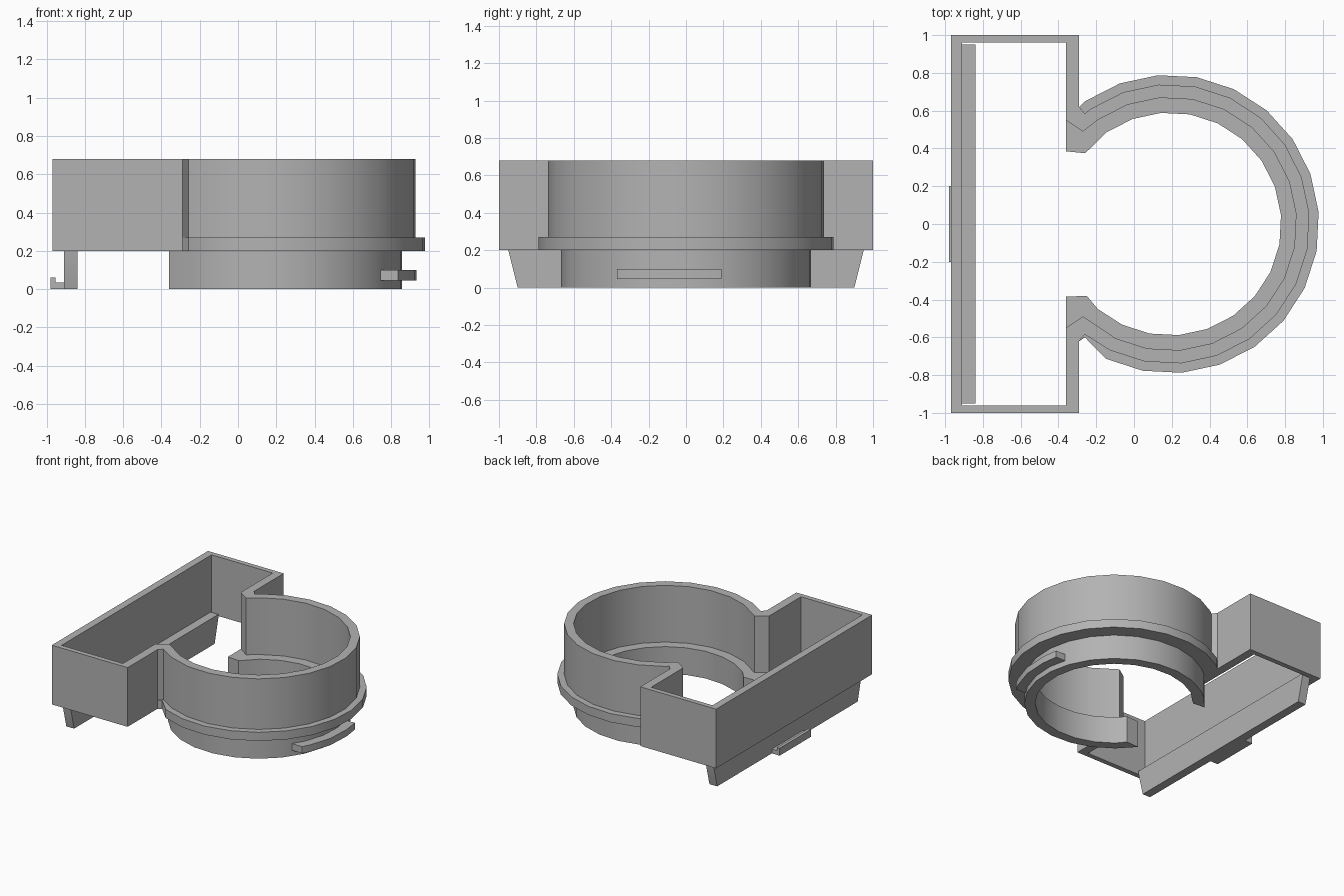
import bpy, bmesh
from math import cos, sin, radians

cube = bpy.data.objects.get("Cube")
if cube:
    bpy.data.objects.remove(cube)

grey = bpy.data.materials.new("mid_grey")
grey.use_nodes = True
COLOUR = (0.45, 0.45, 0.45, 1)
grey.diffuse_color = COLOUR
grey.node_tree.nodes["Principled BSDF"].inputs["Base Color"].default_value = COLOUR

CENTRE = 0.19      # x of the ring axis
STEP = 15          # degrees per ring side
FIRST = -115.4     # first ring corner


def arc(radius, start=FIRST, count=17):
    """Corners of a part ring, counter-clockwise."""
    angles = [radians(start + STEP * i) for i in range(count)]
    return [(CENTRE + radius * cos(a), radius * sin(a)) for a in angles]


def finish(bm, name):
    bmesh.ops.recalc_face_normals(bm, faces=bm.faces[:])
    mesh = bpy.data.meshes.new(name)
    bm.to_mesh(mesh)
    bm.free()
    obj = bpy.data.objects.new(name, mesh)
    bpy.context.collection.objects.link(obj)
    mesh.materials.append(grey)
    bpy.ops.object.select_all(action='DESELECT')
    obj.select_set(True)
    bpy.context.view_layer.objects.active = obj
    bpy.ops.object.shade_smooth_by_angle(angle=radians(30))
    return obj


def wall(name, outer, inner, z0, z1, closed=False):
    """Solid wall between two matching paths."""
    bm = bmesh.new()
    rows = [[bm.verts.new((*p, z)) for p in path]
            for path, z in ((outer, z0), (outer, z1), (inner, z1), (inner, z0))]
    n = len(outer)
    for i in range(n if closed else n - 1):
        j = (i + 1) % n
        for k in range(4):
            a, b = rows[k], rows[(k + 1) % 4]
            bm.faces.new((a[i], a[j], b[j], b[i]))
    if not closed:
        for i in (0, -1):
            bm.faces.new([row[i] for row in rows])
    return finish(bm, name)


def prism(name, points, axis, low, high):
    """Extrude a profile along x, y or z."""
    bm = bmesh.new()
    ends = []
    for d in (low, high):
        ring = []
        for p in points:
            co = list(p)
            co.insert(axis, d)
            ring.append(bm.verts.new(co))
        ends.append(ring)
        bm.faces.new(ring)
    for i in range(len(points)):
        j = (i + 1) % len(points)
        bm.faces.new((ends[0][i], ends[0][j], ends[1][j], ends[1][i]))
    return finish(bm, name)


# Tall wall running round the tray and the ring
outer = [(-0.29, 1), (-0.97, 1), (-0.97, -1), (-0.29, -1), (-0.29, -0.62), (-0.26, -0.585)]
outer += arc(0.74) + [(-0.26, 0.585), (-0.29, 0.62)]
inner = [(-0.36, 0.96), (-0.91, 0.96), (-0.91, -0.96), (-0.36, -0.96), (-0.36, -0.55), (-0.27, -0.49)]
inner += arc(0.67) + [(-0.27, 0.49), (-0.36, 0.55)]
wall("upper_wall", outer, inner, 0.2, 0.68, closed=True)

# Flange round the foot of the ring wall
wall("flange",
     [(-0.29, -0.62), (-0.26, -0.6)] + arc(0.79) + [(-0.29, 0.62)],
     [(-0.3, -0.55), (-0.27, -0.49)] + arc(0.67) + [(-0.3, 0.55)], 0.2, 0.27)

# Lower collar with its inner ledge
start = FIRST - STEP
wall("lower_collar",
     [(-0.36, -0.385)] + arc(0.67, start, 18) + [(-0.27, 0.49), (-0.36, 0.385)],
     [(-0.25, -0.38)] + arc(0.59, start, 18) + [(-0.22, 0.41), (-0.26, 0.375)], 0, 0.22)

# Small floors joining the collar to the tray walls
for side, s in (("back", 1), ("front", -1)):
    prism(side + "_ledge", [(-0.36, 0.385 * s), (-0.36, 0.56 * s), (-0.29, 0.6 * s),
                            (-0.2, 0.54 * s), (-0.25, 0.4 * s)], 2, 0.2, 0.22)

# Hanging plate with slanted ends
prism("hanging_plate", [(-0.9, 0), (0.9, 0), (0.95, 0.2), (0.95, 0.22), (-0.95, 0.22), (-0.95, 0.2)],
      0, -0.91, -0.84)

# Hook at the foot of the plate
prism("plate_hook", [(-0.98, 0), (-0.9, 0), (-0.9, 0.035), (-0.955, 0.035), (-0.955, 0.06), (-0.98, 0.06)],
      1, -0.2, 0.2)

# Curved locking tab on the collar
wall("locking_tab",
     [(0.835, -0.37)] + arc(0.745, FIRST + 6 * STEP, 3) + [(0.915, 0.19)],
     [(0.745, -0.37)] + arc(0.655, FIRST + 6 * STEP, 3) + [(0.82, 0.19)], 0.045, 0.1)
